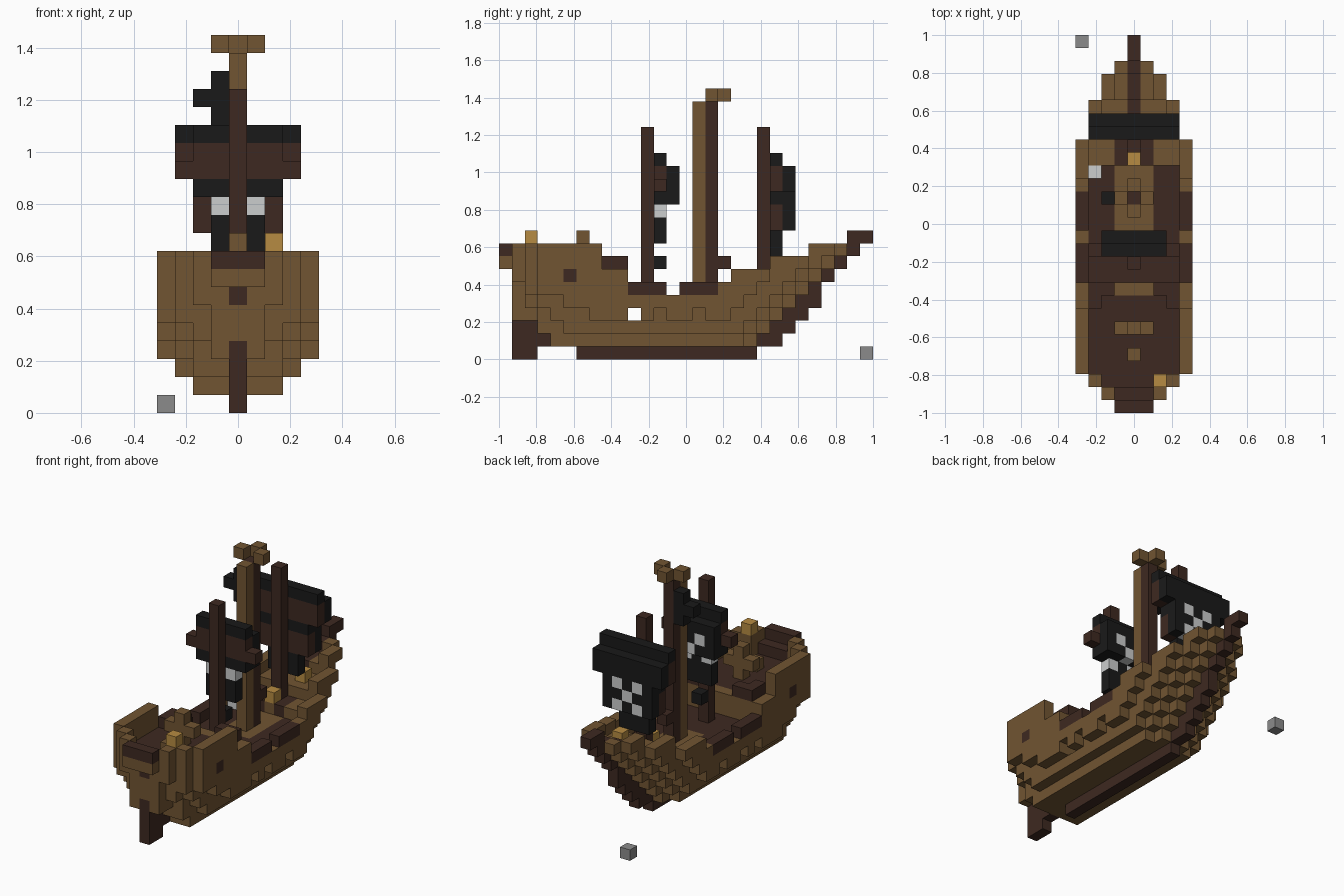
import bpy
import bmesh
from mathutils import Vector

if "Cube" in bpy.data.objects:
    bpy.data.objects.remove(bpy.data.objects["Cube"], do_unlink=True)

V = 2 / 29  # edge of one block


def make_material(name, rgb):
    m = bpy.data.materials.new(name)
    m.use_nodes = True
    m.diffuse_color = (*rgb, 1)
    node = m.node_tree.nodes["Principled BSDF"]
    node.inputs["Base Color"].default_value = (*rgb, 1)
    node.inputs["Roughness"].default_value = 0.9
    return m


WOOD, DARK, BLACK, PALE, GOLD, STONE = range(6)
MATERIALS = [
    make_material("oak wood", (0.165, 0.09, 0.032)),
    make_material("dark wood", (0.048, 0.022, 0.015)),
    make_material("black cloth", (0.01, 0.01, 0.01)),
    make_material("pale grey", (0.6, 0.61, 0.61)),
    make_material("gold", (0.47, 0.26, 0.054)),
    make_material("stone grey", (0.26, 0.26, 0.26)),
]


def fill(cells, xs, ys, zs, colour):
    """Fill inclusive block ranges given as (first, last)."""
    for i in range(xs[0], xs[1] + 1):
        for j in range(ys[0], ys[1] + 1):
            for k in range(zs[0], zs[1] + 1):
                cells[i, j, k] = colour


def build(name, cells):
    """Turn blocks into one mesh made of the exposed faces only."""
    bm = bmesh.new()
    for cell, colour in cells.items():
        centre = Vector(cell) + Vector((0, 0.5, 0.5))
        for axis in range(3):
            for sign in (-1, 1):
                n = Vector((0, 0, 0))
                n[axis] = sign
                if tuple(int(c + d) for c, d in zip(cell, n)) in cells:
                    continue
                a = Vector((0, 0, 0))
                a[(axis + 1) % 3] = 0.5
                b = n.cross(a)
                mid = centre + n / 2
                corners = (mid - a - b, mid + a - b, mid + a + b, mid - a + b)
                face = bm.faces.new([bm.verts.new(p * V + Vector((0, -1, 0))) for p in corners])
                face.material_index = colour
    bmesh.ops.remove_doubles(bm, verts=bm.verts, dist=V / 100)
    mesh = bpy.data.meshes.new(name)
    bm.to_mesh(mesh)
    bm.free()
    for m in MATERIALS:
        mesh.materials.append(m)
    obj = bpy.data.objects.new(name, mesh)
    bpy.context.collection.objects.link(obj)


# Hull shape rules
def half_width(j):
    if j < 0 or j > 26:
        return -1
    if j <= 20:
        return min(4, j + 1)
    return 3 if j <= 23 else 2 if j <= 25 else 1


def step(j, steps):
    """Height for a station: steps are (last station, height)."""
    return next(h for last, h in steps if j <= last)


RAIL = [(7, 8), (9, 6), (16, 4), (17, 5), (20, 6), (23, 7), (26, 8)]
DECK = [(9, 6), (18, 4), (20, 5), (23, 6), (26, 7)]
NONE = 99
# First station of the stern for each layer, by distance from the centre line
MIDDLE = (4, 3, 1, 1, 1, 1, 0, 0)
STERN = (MIDDLE, MIDDLE, (4, 3, 3, 2, 2, 1, 1, 1),
         (NONE, 5, 4, 3, 2, 2, 2, 2), (NONE, NONE, 7, 5, 3, 3, 3, 3))
BOW_LAG = (0, 0, 1, 2, 4)


def in_hull(i, j, k):
    a = abs(i)
    w = half_width(j)
    if a > w:
        return False
    edge = a == w or a > half_width(j - 1) or a > half_width(j + 1)
    if k > step(j, RAIL if edge else DECK):
        return False
    if not STERN[a][k - 1] <= j <= 18 + k - BOW_LAG[a]:
        return False
    # gun ports
    return not (k == 3 and (j == 10 or (a == 4 and j in (12, 15))))


def hull_colour(i, j, k):
    a = abs(i)
    if (a == 4 and (j, k) == (5, 6)) or (i == 0 and (j, k) == (1, 6)):
        return DARK  # portholes
    if i == 0 and ((j == 1 and k == 3) or j >= 23):
        return DARK
    if j == 0 and k == 8:
        return DARK
    if k == step(j, DECK) and a < half_width(j):
        if 2 <= j <= 8:
            return DARK
        if 10 <= j <= 18 and (a > 1 or j <= 13):
            return DARK
        if j in (19, 20) and a == 1:
            return DARK
    return WOOD


hull = {}
for i in range(-4, 5):
    for j in range(27):
        for k in range(1, 9):
            if in_hull(i, j, k):
                hull[i, j, k] = hull_colour(i, j, k)
build("hull", hull)

# Dark rails along both sides and across the raised deck
rails = {}
for i in (-4, 4):
    fill(rails, (i, i), (10, 12), (5, 5), DARK)
    fill(rails, (i, i), (14, 16), (5, 5), DARK)
for side in (-1, 1):
    fill(rails, (3 * side, 3 * side), (8, 9), (7, 7), DARK)
    rails[2 * side, 9, 7] = DARK
build("deck_rails", rails)
bench = {}
fill(bench, (-1, 1), (1, 1), (7, 7), DARK)
build("stern_bench", bench)

# Keel, rudder and stem
keel = {}
fill(keel, (0, 0), (6, 19), (0, 0), DARK)
build("keel", keel)
rudder = {(0, 3, 1): DARK}
fill(rudder, (0, 0), (1, 2), (0, 2), DARK)
build("rudder", rudder)
stem = {}
for k, (first, last) in enumerate([(20, 21), (21, 22), (22, 23), (23, 24), (24, 24),
                                   (25, 25), (26, 26), (27, 27), (27, 28)], start=1):
    for j in range(first, last + 1):
        if (0, j, k) not in hull:
            stem[0, j, k] = DARK
build("stem", stem)

# Steering wheel and seat on the raised deck
wheel = {}
fill(wheel, (-1, 1), (6, 6), (8, 8), WOOD)
fill(wheel, (0, 0), (6, 6), (7, 9), WOOD)
build("steering_wheel", wheel)
build("deck_seat", {(0, 4, 7): WOOD})

# Masts
for name, j, base in (("rear_mast", 11, 5), ("bow_mast", 20, 6)):
    mast = {}
    fill(mast, (0, 0), (j, j), (base, 17), DARK)
    build(name, mast)
main = {}
fill(main, (0, 0), (15, 15), (5, 19), WOOD)
fill(main, (0, 0), (16, 16), (5, 19), DARK)
main[0, 17, 7] = DARK
build("main_mast", main)
build("lookout", {(-1, 16, 20): WOOD, (1, 16, 20): WOOD, (0, 17, 20): WOOD})

# Pennant
flag = {(-2, 16, 17): BLACK}
fill(flag, (-1, -1), (16, 16), (16, 18), BLACK)
build("pennant", flag)


def add_cross(cells, j, low_j, k):
    """Pale diagonal cross centred on height k."""
    for i in (-1, 1):
        cells[i, j, k + 1] = PALE
        cells[i, low_j, k - 1] = PALE
    cells[0, j, k] = PALE


# Rear sail
sail = {}
fill(sail, (-2, 2), (12, 12), (12, 15), BLACK)
fill(sail, (-2, 2), (12, 12), (14, 14), DARK)
fill(sail, (-3, 3), (12, 12), (13, 13), DARK)
fill(sail, (-1, 1), (12, 12), (9, 11), BLACK)
fill(sail, (-2, 2), (13, 13), (12, 14), BLACK)
add_cross(sail, 13, 12, 12)
sail[0, 12, 7] = BLACK
build("rear_sail", sail)

# Bow sail
sail = {}
fill(sail, (-3, 3), (21, 21), (15, 15), BLACK)
fill(sail, (-3, 3), (21, 21), (13, 14), DARK)
fill(sail, (-2, 2), (21, 21), (12, 12), BLACK)
fill(sail, (-2, 2), (21, 21), (10, 11), DARK)
fill(sail, (-1, 1), (21, 21), (8, 9), BLACK)
fill(sail, (-3, 3), (22, 22), (13, 14), BLACK)
fill(sail, (-2, 2), (22, 22), (10, 12), BLACK)
add_cross(sail, 22, 22, 11)
build("bow_sail", sail)

# Loose cargo
build("stern_lantern", {(2, 2, 9): GOLD})
post = {}
fill(post, (2, 2), (2, 2), (7, 8), WOOD)
build("lantern_post", post)
build("gold_chest", {(0, 19, 6): GOLD})
build("gold_crate", {(1, 22, 7): GOLD})
build("pale_crate", {(-3, 18, 5): PALE})
build("loose_stone", {(-4, 28, 0): STONE})
